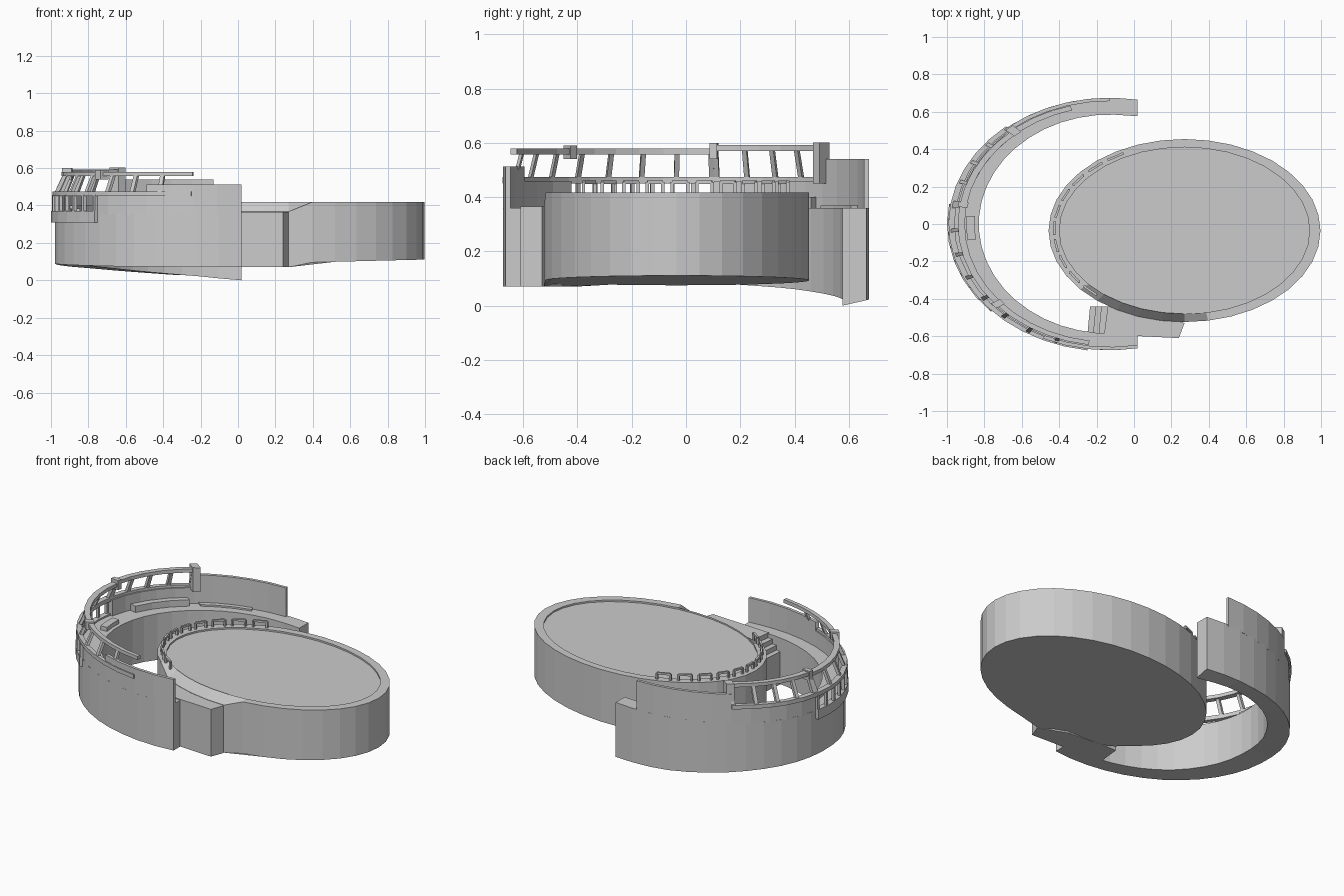
import bpy, bmesh, math
from mathutils import Vector, Matrix

if "Cube" in bpy.data.objects:
    bpy.data.objects.remove(bpy.data.objects["Cube"])


def finish(bm, name):
    bmesh.ops.recalc_face_normals(bm, faces=bm.faces)
    me = bpy.data.meshes.new(name)
    bm.to_mesh(me)
    bm.free()
    ob = bpy.data.objects.new(name, me)
    bpy.context.collection.objects.link(ob)
    return ob


def lerp_table(t, table):
    for (a, va), (b, vb) in zip(table, table[1:]):
        if t <= b:
            return va + (vb - va) * max(0, (t - a) / (b - a))
    return table[-1][1]


def arc(t, d, z):
    """Point on the curved arm: t in degrees, d = 0 outer face, 1 inner face."""
    a = math.radians(t)
    x = -0.13 + (0.85 - 0.15 * d) * math.cos(a)
    if t <= 80 or t >= 280:
        x = 0.02
    return Vector((x, (0.675 - 0.09 * d) * math.sin(a), z))


def sweep(bm, t0, t1, prof, step=8):
    """Sweep a closed (d, z) profile along the arm; z may be a function of t."""
    n = max(1, round((t1 - t0) / step))
    rings = []
    for i in range(n + 1):
        t = t0 + (t1 - t0) * i / n
        rings.append([bm.verts.new(arc(t, d, z(t) if callable(z) else z)) for d, z in prof])
    for r, s in zip(rings, rings[1:]):
        for k in range(len(prof)):
            m = (k + 1) % len(prof)
            bm.faces.new((r[k], r[m], s[m], s[k]))
    bm.faces.new(rings[0])
    bm.faces.new(rings[-1][::-1])


def band(bm, t0, t1, d0, d1, z0, z1, step=8):
    sweep(bm, t0, t1, [(d0, z0), (d1, z0), (d1, z1), (d0, z1)], step)


def bar(bm, p, q, w):
    """Square bar between two points."""
    v = q - p
    m = Matrix.Translation((p + q) / 2) @ v.to_track_quat('Z', 'Y').to_matrix().to_4x4()
    bmesh.ops.create_cube(bm, size=1, matrix=m @ Matrix.Diagonal((w, w, v.length, 1)))


def prism(bm, pts, z0, z1):
    lo = [bm.verts.new((x, y, z0)) for x, y in pts]
    hi = [bm.verts.new((x, y, z1)) for x, y in pts]
    bm.faces.new(lo[::-1])
    bm.faces.new(hi)
    for i in range(len(pts)):
        j = (i + 1) % len(pts)
        bm.faces.new((lo[i], lo[j], hi[j], hi[i]))


# Oval drum with a rim, slightly tilted underside and a chamfered front edge
def oval(a, k=0.0):
    return 0.27 + (0.727 - k) * math.cos(a), -0.035 + (0.489 - k * 0.75) * math.sin(a)


bm = bmesh.new()
N = 36
rings = [[] for _ in range(4)]
for i in range(N):
    a = 2 * math.pi * i / N
    x, y = oval(a)
    low = y < -0.3 and -0.2 < x < 0.3
    rings[0].append(bm.verts.new((x, y, 0.07 if low else 0.075 + 0.036 * (x + 0.46) / 1.46)))
    rings[1].append(bm.verts.new((x, y, 0.367 if low else 0.418)))
    for j, z in ((2, 0.418), (3, 0.408)):
        rings[j].append(bm.verts.new((*oval(a, 0.058), z)))
for r, s in zip(rings, rings[1:]):
    for i in range(N):
        j = (i + 1) % N
        bm.faces.new((r[i], r[j], s[j], s[i]))
bm.faces.new(rings[0])
bm.faces.new(rings[3])
finish(bm, "oval_drum")

# Staple-shaped guard rails on the drum's rim
bm = bmesh.new()
for i in range(10):
    a = math.radians(122 + i * 11.3)
    ends = [Vector((*oval(a + s * 0.062, 0.03), 0.41)) for s in (-1, 1)]
    up = Vector((0, 0, 0.045))
    for p in ends:
        bar(bm, p, p + up, 0.012)
    bar(bm, ends[0] + up, ends[1] + up, 0.012)
finish(bm, "rim_guards")

# Curved arm: heavy lower wall with a shelf on top
base = lambda t: lerp_table(t, [(80, 0.0), (95, 0.02), (140, 0.064), (180, 0.09), (230, 0.075), (280, 0.07)])
base_out = lambda t: base(t) + max(0, (100 - t) / 20) * 0.02
bm = bmesh.new()
sweep(bm, 80, 280, [(0, base_out), (1, base), (1, 0.36), (0, 0.36)])
finish(bm, "curved_arm")

# Thin outer parapets
bm = bmesh.new()
for t0, t1, top in ((90, 130, 0.54), (130, 171, 0.46), (220, 245, 0.46), (245, 280, 0.513)):
    band(bm, t0, t1, 0, 0.2, 0.35, top)
finish(bm, "parapets")

# Lower gallery: sill, posts
bm = bmesh.new()
band(bm, 171, 223, -0.13, 0.1, 0.31, 0.37)
for i in range(9):
    t = 171.5 + i * 6.35
    band(bm, t - 0.6, t + 0.6, -0.1, 0.02, 0.37, 0.455)
finish(bm, "gallery")

# Slanted window frames: lower rail, upper rail, mullions
bm = bmesh.new()
for t0, t1, dz, n in ((171, 262, 0, 8), (130, 171, 0.012, 4)):
    band(bm, t0, t1, -0.08, 0.14, 0.45, 0.475)
    band(bm, t0, t1, 0.25, 0.5, 0.558 + dz, 0.58 + dz)
    for i in range(n + 1):
        t = t0 + 0.8 + (t1 - t0 - 1.6) * i / n
        if t < 256:
            sweep(bm, t - 0.8, t + 0.8, [(-0.04, 0.46), (0.1, 0.46), (0.44, 0.57 + dz), (0.3, 0.57 + dz)])
finish(bm, "window_frames")

# Posts where the window bands end or meet
bm = bmesh.new()
band(bm, 128, 131.5, 0.05, 0.55, 0.45, 0.602)
band(bm, 169.5, 172, 0.2, 0.55, 0.54, 0.6)
band(bm, 220, 223, 0.15, 0.55, 0.54, 0.59)
finish(bm, "window_posts")

# Low consoles on the shelf
bm = bmesh.new()
band(bm, 133, 160, 0.22, 0.5, 0.355, 0.40)
band(bm, 176, 188, 0.55, 0.85, 0.355, 0.385)
band(bm, 105, 128, 0.22, 0.5, 0.355, 0.37)
finish(bm, "shelf_consoles")

# Landing block joining drum and arm, with descending steps
bm = bmesh.new()
prism(bm, [(-0.16, -0.59), (0.24, -0.61), (0.27, -0.53), (0.1, -0.46), (-0.14, -0.44)], 0.07, 0.365)
for i in range(3):
    x = -0.15 - i * 0.03
    prism(bm, [(x - 0.04, -0.6), (x, -0.6), (x + 0.015, -0.44), (x - 0.025, -0.44)], 0.07, 0.335 - i * 0.03)
finish(bm, "landing_block")
